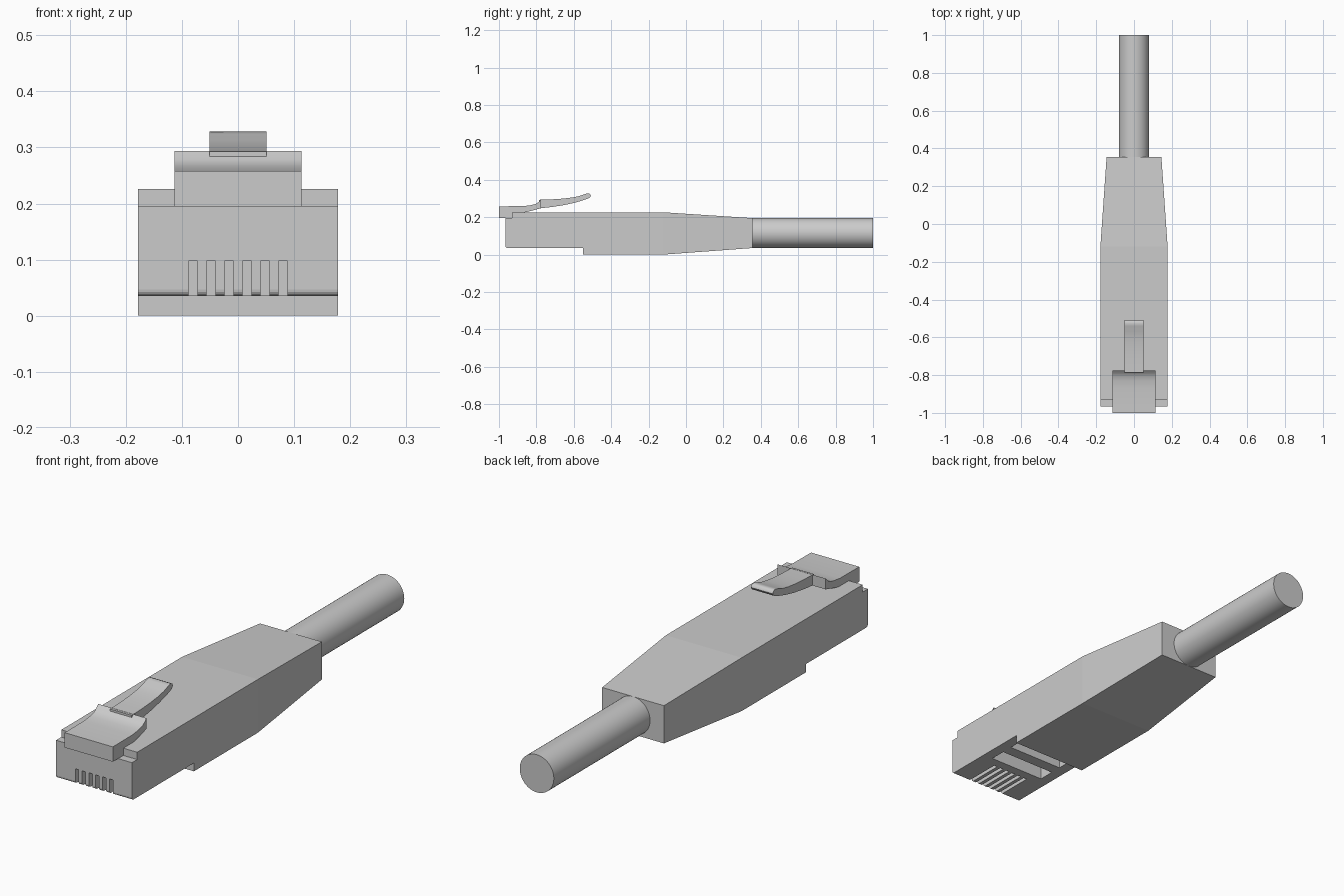
import bpy, bmesh, math

if "Cube" in bpy.data.objects:
    bpy.data.objects.remove(bpy.data.objects["Cube"])


def make_object(name, bm):
    bmesh.ops.recalc_face_normals(bm, faces=bm.faces)
    mesh = bpy.data.meshes.new(name)
    bm.to_mesh(mesh)
    bm.free()
    ob = bpy.data.objects.new(name, mesh)
    bpy.context.collection.objects.link(ob)
    return ob


def prism(profile, half):
    """Extrude a (y, z) side profile across x from -half to half."""
    bm = bmesh.new()
    face = bm.faces.new([bm.verts.new((-half, y, z)) for y, z in profile])
    ext = bmesh.ops.extrude_face_region(bm, geom=[face])["geom"]
    for v in ext:
        if isinstance(v, bmesh.types.BMVert):
            v.co.x = half
    return bm


def add_box(bm, x0, x1, y0, y1, z0, z1):
    for v in bmesh.ops.create_cube(bm, size=1)["verts"]:
        v.co.x = x1 if v.co.x > 0 else x0
        v.co.y = y1 if v.co.y > 0 else y0
        v.co.z = z1 if v.co.z > 0 else z0


def smooth(ob, angle=30):
    bpy.ops.object.select_all(action="DESELECT")
    ob.select_set(True)
    bpy.context.view_layer.objects.active = ob
    bpy.ops.object.shade_smooth_by_angle(angle=math.radians(angle))


# Housing and boot: one profile, narrowed toward the cable
r = 0.012
corner = [(-0.965 + r - r * math.sin(a), 0.035 + r - r * math.cos(a))
          for a in [math.pi / 2 * i / 4 for i in range(4, -1, -1)]]
bm = prism(corner + [(-0.55, 0.035), (-0.55, 0), (-0.12, 0), (0.355, 0.035),
                     (0.355, 0.195), (-0.12, 0.226), (-0.93, 0.226),
                     (-0.93, 0.195), (-0.965, 0.195)], 0.178)
bmesh.ops.bisect_plane(bm, geom=bm.verts[:] + bm.edges[:] + bm.faces[:], dist=1e-4,
                       plane_co=(0, -0.12, 0), plane_no=(0, 1, 0))
for v in bm.verts:
    if v.co.y > 0.3:
        v.co.x *= 0.145 / 0.178
housing = make_object("plug_housing", bm)

# Contact slots and the two crimp recesses underneath
bm = bmesh.new()
for i in range(6):
    x = (i - 2.5) * 0.032
    add_box(bm, x - 0.008, x + 0.008, -1.0, -0.80, -0.05, 0.098)
for y0, y1 in ((-0.76, -0.69), (-0.64, -0.56)):
    add_box(bm, -0.132, 0.132, y0, y1, -0.05, 0.098)
cutter = make_object("slot_cutter", bm)
cutter.hide_render = True
cutter.hide_set(True)
cut = housing.modifiers.new("slots", "BOOLEAN")
cut.operation = "DIFFERENCE"
cut.solver = "EXACT"
cut.object = cutter

# Latch base, wide and rising to the rear
latch = make_object("latch_base", prism(
    [(-1, 0.195), (-0.93, 0.195), (-0.93, 0.215), (-0.875, 0.223), (-0.83, 0.233),
     (-0.775, 0.248), (-0.775, 0.294), (-0.79, 0.279), (-0.805, 0.270),
     (-0.83, 0.264), (-0.87, 0.259), (-1, 0.258)], 0.113))
smooth(latch)

# Latch lever, thin curved tongue with a rounded tip
lever = make_object("latch_lever", prism(
    [(-0.785, 0.247), (-0.72, 0.254), (-0.65, 0.265), (-0.60, 0.276), (-0.56, 0.287),
     (-0.53, 0.297), (-0.515, 0.304), (-0.509, 0.314), (-0.513, 0.324),
     (-0.523, 0.328), (-0.54, 0.324), (-0.57, 0.313), (-0.61, 0.305),
     (-0.66, 0.299), (-0.72, 0.295), (-0.785, 0.293)], 0.051))
smooth(lever, 50)

# Cable
bpy.ops.mesh.primitive_cylinder_add(vertices=48, radius=0.08, depth=0.665,
                                    location=(0, 0.6675, 0.115),
                                    rotation=(math.pi / 2, 0, 0))
cable = bpy.context.object
cable.name = "cable"
smooth(cable)
